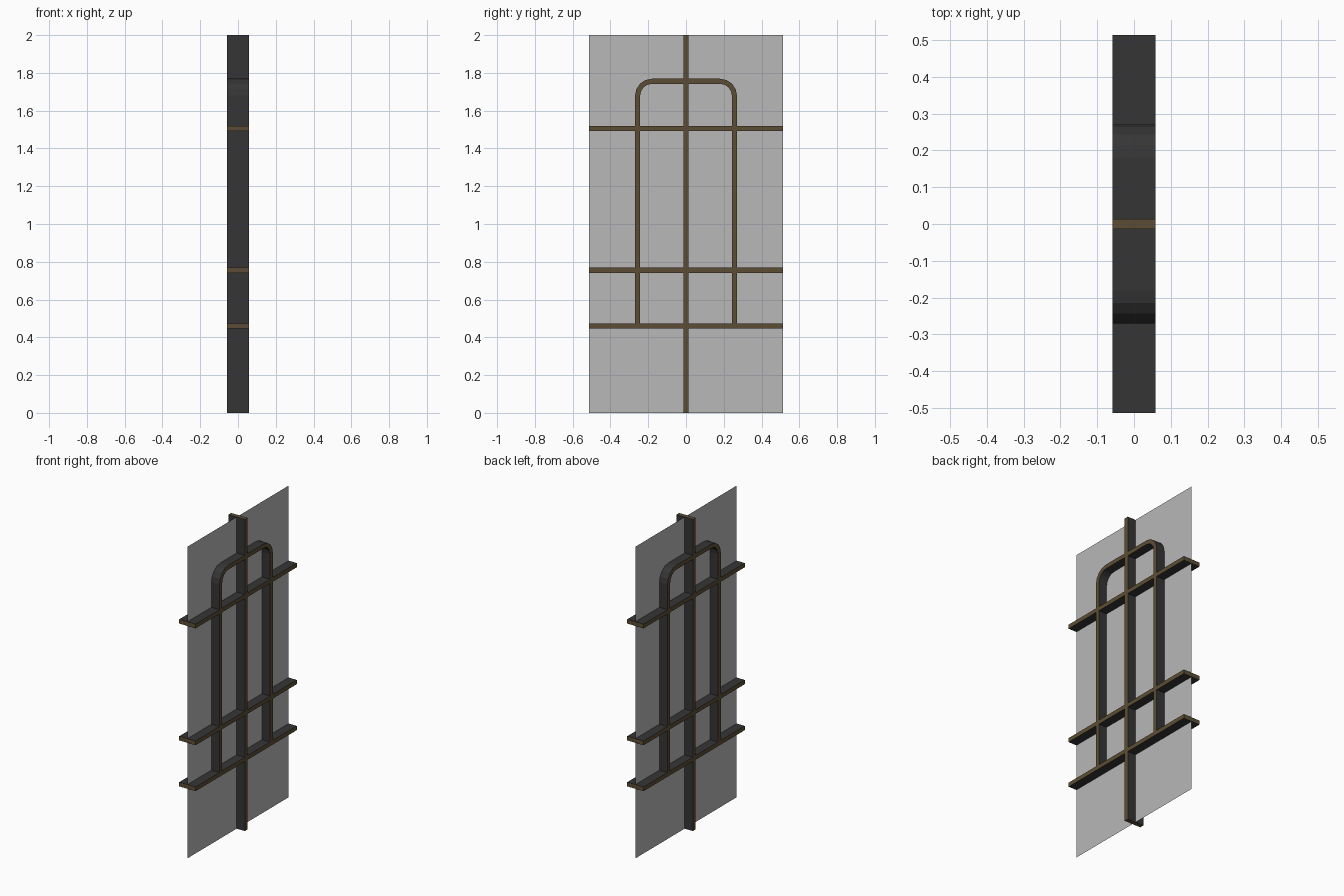
import bpy, bmesh, math

if "Cube" in bpy.data.objects:
    bpy.data.objects.remove(bpy.data.objects["Cube"])

HALF_DEPTH = 0.058   # half depth of the bars along x
HALF_BAR = 0.0135    # half thickness of each bar
HALF_W, HEIGHT = 0.513, 2.0


def material(name, rgb):
    m = bpy.data.materials.new(name)
    m.diffuse_color = (*rgb, 1)
    m.use_nodes = True
    m.node_tree.nodes["Principled BSDF"].inputs["Base Color"].default_value = m.diffuse_color
    return m


brown = material("brown_edge", (0.108, 0.076, 0.035))
dark = material("dark_side", (0.036, 0.036, 0.036))
grey = material("grey_panel", (0.48, 0.48, 0.48))


def make_object(name, bm, mats):
    mesh = bpy.data.meshes.new(name)
    bm.normal_update()
    bm.to_mesh(mesh)
    bm.free()
    for m in mats:
        mesh.materials.append(m)
    obj = bpy.data.objects.new(name, mesh)
    bpy.context.collection.objects.link(obj)
    return obj


def bar(name, profile, is_dark):
    """Extrude a (y, z) outline through the bar depth; is_dark picks side faces."""
    bm = bmesh.new()
    face = bm.faces.new([bm.verts.new((-HALF_DEPTH, y, z)) for y, z in profile])
    ext = bmesh.ops.extrude_face_region(bm, geom=[face])
    for v in ext["geom"]:
        if isinstance(v, bmesh.types.BMVert):
            v.co.x = HALF_DEPTH
    bmesh.ops.recalc_face_normals(bm, faces=bm.faces)
    bm.normal_update()
    for f in bm.faces:
        f.material_index = 1 if is_dark(f.normal) else 0
    return make_object(name, bm, [brown, dark])


def rect(y0, y1, z0, z1):
    return [(y0, z0), (y1, z0), (y1, z1), (y0, z1)]


# Thin panel in the middle
bm = bmesh.new()
bm.faces.new([bm.verts.new((0, y, z)) for y, z in rect(-HALF_W, HALF_W, 0, HEIGHT)])
make_object("panel", bm, [grey])

# Central upright
bar("centre_upright", rect(-HALF_BAR, HALF_BAR, 0, HEIGHT), lambda n: abs(n.y) > 0.5)

# Three horizontal rails
for label, z in (("lower", 0.46), ("middle", 0.755), ("upper", 1.505)):
    bar(label + "_rail", rect(-HALF_W, HALF_W, z - HALF_BAR, z + HALF_BAR),
        lambda n: abs(n.z) > 0.5)


# Arched frame with rounded top corners
def arch_line(half, top, radius, bottom, steps=4):
    right = [(half - radius + radius * math.cos(a), top - radius + radius * math.sin(a))
             for a in (math.pi / 2 * i / steps for i in range(steps + 1))]
    right = [(half, bottom)] + right
    return right + [(-y, z) for y, z in reversed(right)]


outer = arch_line(0.27, 1.769, 0.09, 0.46)
inner = arch_line(0.243, 1.742, 0.063, 0.46)
bar("arched_frame", outer + inner[::-1], lambda n: abs(n.x) < 0.5)
